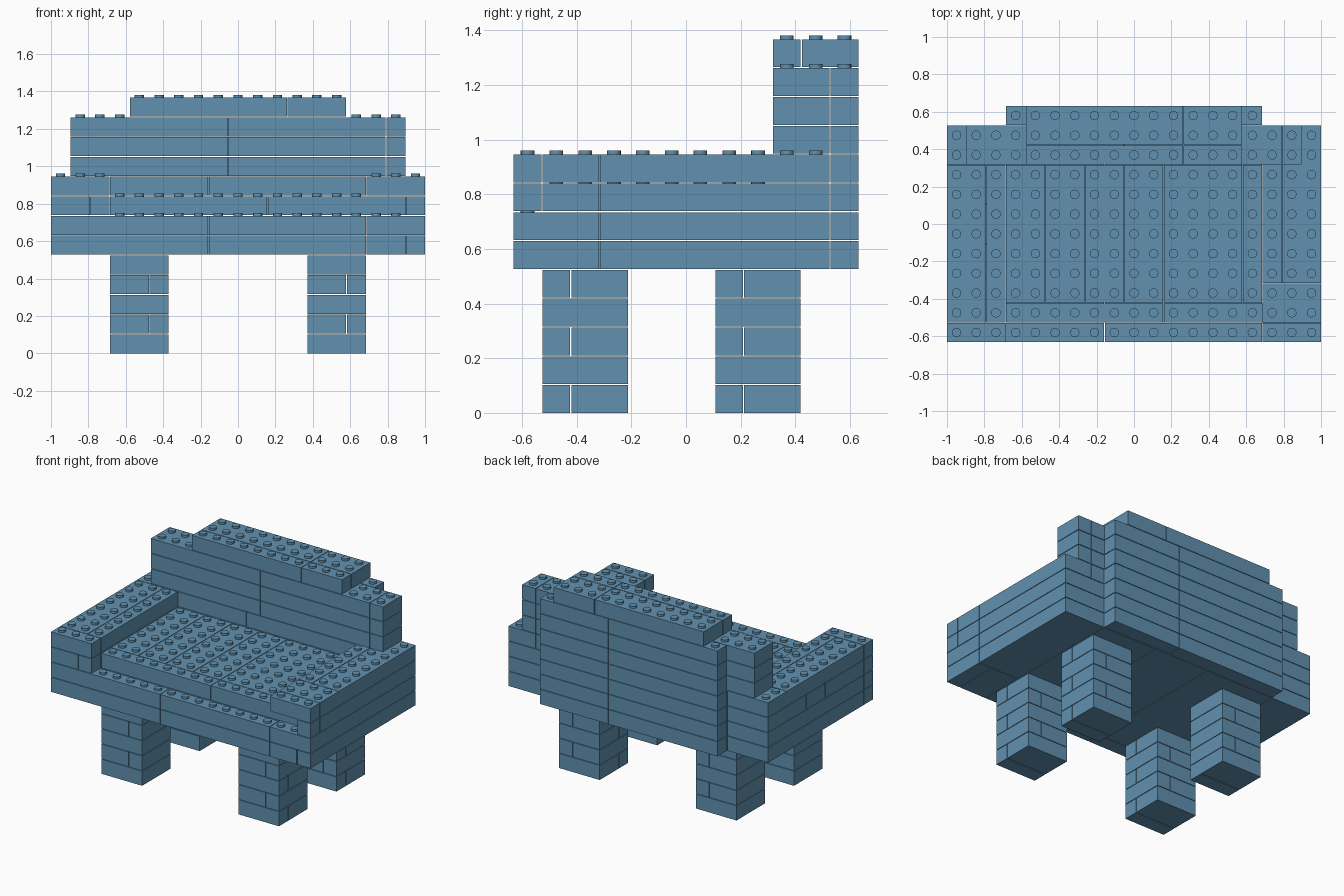
import bpy
import bmesh
import math
from mathutils import Matrix

default_cube = bpy.data.objects.get("Cube")
if default_cube:
    bpy.data.objects.remove(default_cube, do_unlink=True)

GAP = 0.004                      # joint between bricks
UNIT = (2 + GAP) / 19            # stud pitch and brick height
STUD_RADIUS = 0.025
STUD_HEIGHT = 0.015

blue = bpy.data.materials.new("muted_blue")
blue.use_nodes = True
colour = (0.12, 0.285, 0.43, 1)
blue.diffuse_color = colour
blue.node_tree.nodes["Principled BSDF"].inputs["Base Color"].default_value = colour

parts = {}                       # part name -> bricks (x0, x1, y0, y1, layer)
filled = set()                   # occupied stud cells


def course(part, layers, x_cuts, y_cuts):
    """Lay bricks between successive cuts on each of the layers."""
    for layer in layers:
        for x0, x1 in zip(x_cuts, x_cuts[1:]):
            for y0, y1 in zip(y_cuts, y_cuts[1:]):
                parts.setdefault(part, []).append((x0, x1, y0, y1, layer))
                filled.update((x, y, layer) for x in range(x0, x1) for y in range(y0, y1))


def add_brick(bm, x0, x1, y0, y1, layer):
    """One block, with studs wherever nothing rests on it."""
    size = ((x1 - x0) * UNIT - GAP, (y1 - y0) * UNIT - GAP, UNIT - GAP)
    base = layer * UNIT
    centre = ((x0 + x1 - 19) * UNIT / 2, (y0 + y1 - 12) * UNIT / 2, base + size[2] / 2)
    bmesh.ops.create_cube(bm, size=1, matrix=Matrix.Translation(centre) @ Matrix.Diagonal((*size, 1)))
    for x in range(x0, x1):
        for y in range(y0, y1):
            if (x, y, layer + 1) in filled:
                continue
            spot = ((x - 9) * UNIT, (y - 5.5) * UNIT, base + size[2] + STUD_HEIGHT / 2)
            bmesh.ops.create_cone(bm, cap_ends=True, segments=16, radius1=STUD_RADIUS,
                                  radius2=STUD_RADIUS, depth=STUD_HEIGHT,
                                  matrix=Matrix.Translation(spot))


# Legs: courses alternate the direction of their joint
for side, x, x_joint in (("right", 3, 5), ("left", 13, 15)):
    for end, y in (("front", 1), ("back", 7)):
        name = f"{end}_{side}_leg"
        course(name, (0, 2, 4), (x, x + 3), (y, y + 1, y + 3))
        course(name, (1, 3), (x, x_joint, x + 3), (y, y + 3))

# Base: two full courses
course("base", (5, 6), (0, 8, 16), (0, 1))
course("base", (5, 6), (0, 3, 8, 12, 16), (1, 11))
course("base", (5,), (16, 18, 19), (0, 3))
course("base", (6,), (16, 19), (0, 3))
course("base", (5, 6), (16, 19), (3, 11))

# Seat
course("seat", (7,), (3, 11, 18), (1, 2))
course("seat", (7,), (3, 5, 7, 9, 11, 15, 16), (2, 9))
course("seat", (7,), (3, 16), (9, 11))

# Right arm
course("right_arm", (7,), (0, 2, 3), (0, 1))
course("right_arm", (7,), (0, 3), (1, 5, 7, 11))
course("right_arm", (8,), (0, 3), (0, 1))
course("right_arm", (8,), (0, 2, 3), (1, 9))
course("right_arm", (8,), (0, 3), (9, 11))

# Left arm, its upper course overhanging the front ledge
course("left_arm", (7,), (18, 19), (0, 1, 3))
course("left_arm", (7,), (16, 18), (2, 3))
course("left_arm", (7,), (16, 19), (3, 11))
course("left_arm", (8,), (16, 19), (0, 1, 3))
course("left_arm", (8,), (16, 17, 19), (3, 11))

# Backrest, rear panel and top rail
course("backrest", (8,), (3, 8, 16), (9, 11))
course("backrest", (9, 10, 11), (1, 9, 17, 18), (9, 11))
course("rear_panel", range(5, 12), (3, 11, 16), (11, 12))
course("top_rail", (12,), (4, 12, 15), (9, 10, 12))

for name, bricks in parts.items():
    bm = bmesh.new()
    for brick in bricks:
        add_brick(bm, *brick)
    mesh = bpy.data.meshes.new(name)
    bm.to_mesh(mesh)
    bm.free()
    mesh.materials.append(blue)
    obj = bpy.data.objects.new(name, mesh)
    bpy.context.collection.objects.link(obj)
    bpy.ops.object.select_all(action="DESELECT")
    bpy.context.view_layer.objects.active = obj
    obj.select_set(True)
    bpy.ops.object.shade_smooth_by_angle(angle=math.radians(30))
